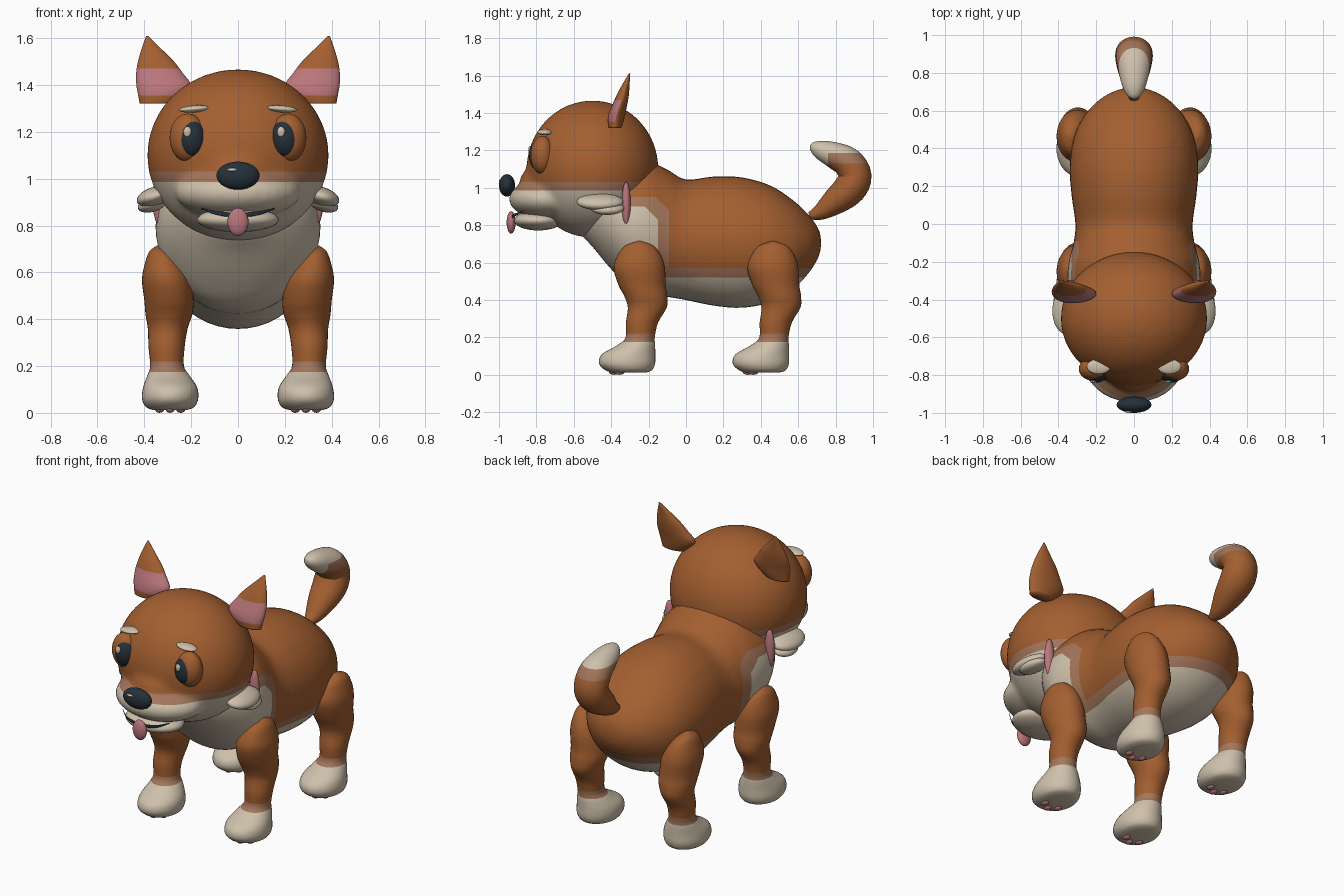
import bpy
import bmesh
from math import cos, sin, pi
from mathutils import Vector, Matrix

if "Cube" in bpy.data.objects:
    bpy.data.objects.remove(bpy.data.objects["Cube"], do_unlink=True)


def material(name, r, g, b):
    m = bpy.data.materials.new(name)
    m.use_nodes = True
    m.diffuse_color = (r, g, b, 1)
    shader = next(n for n in m.node_tree.nodes if n.type == 'BSDF_PRINCIPLED')
    shader.inputs["Base Color"].default_value = (r, g, b, 1)
    shader.inputs["Roughness"].default_value = 0.8
    return m


orange = material("orange fur", 0.37, 0.115, 0.03)
tan = material("tan fur", 0.37, 0.18, 0.105)
cream = material("cream fur", 0.62, 0.53, 0.41)
pink = material("pink skin", 0.49, 0.18, 0.2)
dark = material("dark blue black", 0.018, 0.03, 0.042)
brown = material("brown claw line", 0.16, 0.05, 0.02)
FUR = [orange, tan, cream]


def finish(name, bm, mats):
    bmesh.ops.recalc_face_normals(bm, faces=bm.faces)
    mesh = bpy.data.meshes.new(name)
    bm.to_mesh(mesh)
    bm.free()
    for m in mats:
        mesh.materials.append(m)
    for p in mesh.polygons:
        p.use_smooth = True
    ob = bpy.data.objects.new(name, mesh)
    bpy.context.collection.objects.link(ob)
    return ob


def add_ball(bm, loc, size, tilt=0, seg=32):
    mat = Matrix.Translation(loc) @ Matrix.Rotation(tilt, 4, 'Y') @ Matrix.Diagonal((*size, 1))
    bmesh.ops.create_uvsphere(bm, u_segments=seg, v_segments=seg // 2, radius=1, matrix=mat)


def ball(name, loc, size, mat, tilt=0, seg=32):
    bm = bmesh.new()
    add_ball(bm, loc, size, tilt, seg)
    return finish(name, bm, [mat])


def smooth_rows(rows, steps):
    """Catmull-Rom interpolation of rows of numbers."""
    out = []
    last = len(rows) - 1
    for i in range(last):
        p0, p1, p2, p3 = (rows[min(max(i + k, 0), last)] for k in (-1, 0, 1, 2))
        for s in range(steps):
            t = s / steps
            out.append([0.5 * (2 * b + (c - a) * t + (2 * a - 5 * b + 4 * c - d) * t * t
                               + (3 * b - a - 3 * c + d) * t ** 3)
                        for a, b, c, d in zip(p0, p1, p2, p3)])
    return out + [list(rows[-1])]


def loft(name, rows, mats, axis=None, seg=36, steps=4):
    """Rows are x, y, z, half width along x, half width along axis."""
    rows = smooth_rows(rows, steps)
    bm = bmesh.new()
    rings = []
    for i, (x, y, z, a, b) in enumerate(rows):
        up = axis
        if up is None:
            ahead, back = rows[min(i + 1, len(rows) - 1)], rows[max(i - 1, 0)]
            up = (Vector(ahead[:3]) - Vector(back[:3])).cross(Vector((1, 0, 0))).normalized()
        a, b = max(a, 0.002), max(b, 0.002)
        rings.append([bm.verts.new(Vector((x + a * cos(2 * pi * k / seg), y, z))
                                   + up * b * sin(2 * pi * k / seg)) for k in range(seg)])
    for r, q in zip(rings, rings[1:]):
        for k in range(seg):
            n = (k + 1) % seg
            bm.faces.new((r[k], r[n], q[n], q[k]))
    bm.faces.new(rings[0])
    bm.faces.new(rings[-1])
    return finish(name, bm, mats)


def paint(ob, cuts, rule):
    """Cut clean colour borders, then pick each face's colour by a rule."""
    bm = bmesh.new()
    bm.from_mesh(ob.data)
    for co, no in cuts:
        geom = bm.verts[:] + bm.edges[:] + bm.faces[:]
        bmesh.ops.bisect_plane(bm, geom=geom, dist=1e-5, plane_co=co, plane_no=no)
    bm.normal_update()
    for f in bm.faces:
        f.material_index = rule(f.calc_center_median(), f.normal)
        f.smooth = True
    bm.to_mesh(ob.data)
    bm.free()


def level(z):
    return ((0, 0, z), (0, 0, 1))


Y, Z = Vector((0, 1, 0)), Vector((0, 0, 1))

# Body: y, centre height, half width, half height
body_rows = [(-.585, .83, .02, .02), (-.56, .84, .12, .09), (-.5, .86, .23, .175),
             (-.4, .84, .315, .275), (-.3, .80, .35, .33), (-.2, .785, .345, .355),
             (-.1, .757, .32, .34), (0, .722, .31, .322), (.15, .715, .33, .345),
             (.3, .707, .34, .348), (.45, .70, .32, .312), (.57, .695, .265, .24),
             (.66, .70, .18, .15), (.71, .705, .085, .07), (.722, .705, .01, .01)]
body = loft("body", [(0, y, z, a, b) for y, z, a, b in body_rows], FUR, axis=Z, seg=48)


def body_rule(c, n):
    if c.z < .52 or (c.y < -.15 and c.z < .9 and c.y + c.z < .68):
        return 2
    if c.z < .57 or (c.y < -.09 and c.z < .95 and c.y + c.z < .79):
        return 1
    return 0


paint(body, [level(z) for z in (.52, .57, .9, .95)]
      + [((0, y, 0), (0, 1, 0)) for y in (-.15, -.09)]
      + [((0, 0, s), (0, 1, 1)) for s in (.68, .79)], body_rule)

# Head: skull, bridge and muzzle fused into one surface
bm = bmesh.new()
add_ball(bm, (0, -.5, 1.1), (.388, .353, .367), seg=48)
add_ball(bm, (0, -.73, .94), (.268, .218, .112), seg=48)
add_ball(bm, (0, -.75, 1.03), (.16, .14, .1))
head = finish("head", bm, FUR)
bpy.context.view_layer.objects.active = head
fuse = head.modifiers.new("fuse", 'REMESH')
fuse.mode = 'VOXEL'
fuse.voxel_size = 0.018
soften = head.modifiers.new("soften", 'SMOOTH')
soften.factor, soften.iterations = 0.5, 8
for mod in (fuse.name, soften.name):
    bpy.ops.object.modifier_apply(modifier=mod)
paint(head, [level(.985), level(1.03)],
      lambda c, n: 2 if c.z < .985 else 1 if c.z < 1.03 else 0)

# Nose, jaw, mouth and tongue
ball("nose", (0, -.957, 1.013), (.092, .043, .06), dark)
ball("nose_shine", (-.025, -.993, 1.038), (.022, .008, .007), cream, seg=16)
ball("lower_jaw", (0, -.79, .825), (.175, .13, .053), cream)
ball("tongue", (0, -.935, .815), (.045, .024, .06), pink)
mouth_rows = [(-.155, -.875, .872, .003), (-.09, -.92, .853, .009), (0, -.93, .845, .01),
              (.09, -.92, .853, .009), (.155, -.875, .872, .003)]
loft("mouth_line", [(x, y, z, .002, r) for x, y, z, r in mouth_rows], [dark], axis=Z, seg=10)

# Ears: height, x, y, half width, half thickness
ear_rows = [(1.32, .345, -.38, .075, .035), (1.36, .325, -.376, .102, .043),
            (1.40, .317, -.368, .117, .044), (1.45, .335, -.352, .1, .039),
            (1.5, .35, -.337, .077, .032), (1.55, .368, -.322, .045, .02),
            (1.61, .388, -.302, .004, .004)]
# Legs: height, x, y, half width, half depth
leg_rows = [(.715, .335, -.25, .01, .01), (.69, .33, -.25, .048, .075),
            (.64, .317, -.25, .08, .115), (.57, .305, -.25, .105, .137),
            (.48, .295, -.235, .105, .126), (.42, .295, -.215, .1, .115),
            (.36, .3, -.207, .085, .104), (.28, .305, -.235, .077, .086),
            (.2, .303, -.245, .072, .078), (.16, .297, -.265, .09, .1),
            (.11, .29, -.307, .115, .143), (.06, .29, -.315, .12, .15),
            (.025, .29, -.307, .103, .125), (.012, .29, -.305, .07, .09)]

for s, side in ((1, "left"), (-1, "right")):
    ear = loft(side + "_ear", [(x * s, y, z, a, b) for z, x, y, a, b in ear_rows],
               [orange, pink], axis=Y)
    paint(ear, [level(1.355), level(1.47)],
          lambda c, n: 1 if 1.355 < c.z < 1.47 and n.y < -.1 else 0)

    # Eyes and brows
    ball(side + "_eyelid", (.215 * s, -.767, 1.175), (.077, .063, .103), orange)
    ball(side + "_eye", (.2 * s, -.787, 1.172), (.061, .053, .08), dark)
    ball(side + "_eye_shine", (.2 * s - .016, -.834, 1.2), (.017, .009, .023), cream, seg=16)
    ball(side + "_brow", (.187 * s, -.755, 1.298), (.064, .04, .015), cream, tilt=.08 * s)

    # Cheek tufts and the pink disc behind them
    ball(side + "_upper_cheek_tuft", (.355 * s, -.46, .925), (.08, .125, .04), cream, tilt=.3 * s)
    ball(side + "_lower_cheek_tuft", (.365 * s, -.42, .892), (.065, .09, .033), cream, tilt=.3 * s)
    ball(side + "_neck_disc", (.335 * s, -.32, .915), (.03, .024, .115), pink)

    for end, shift in (("front", 0), ("hind", .715)):
        name = side + "_" + end
        leg = loft(name + "_leg", [(x * s, y + shift, z, a, b) for z, x, y, a, b in leg_rows],
                   FUR, axis=Y)
        paint(leg, [level(.175), level(.22)],
              lambda c, n: 2 if c.z < .175 else 1 if c.z < .22 else 0)
        for i in (-1, 0, 1):
            ball(name + "_toe_pad", ((.29 + .045 * i) * s, shift - .385 + .03 * abs(i), .016),
                 (.02, .028, .016), pink, seg=12)
            if i:
                ball(name + "_toe_line", ((.29 + .037 * i) * s, shift - .442, .083),
                     (.005, .012, .022), brown, seg=12)

# Tail: y, z, radius
tail_rows = [(.66, .85, .02), (.72, .872, .045), (.8, .93, .073), (.875, .995, .088),
             (.905, 1.065, .087), (.865, 1.135, .083), (.79, 1.175, .07),
             (.715, 1.205, .05), (.675, 1.222, .025), (.663, 1.227, .003)]
tail = loft("tail", [(0, y, z, r * 1.12, r) for y, z, r in tail_rows], FUR)
paint(tail, [level(1.13), level(1.185), ((0, .76, 0), (0, 1, 0))],
      lambda c, n: 2 if c.z > 1.185 or (c.y < .76 and c.z > 1.08) else 1 if c.z > 1.13 else 0)
